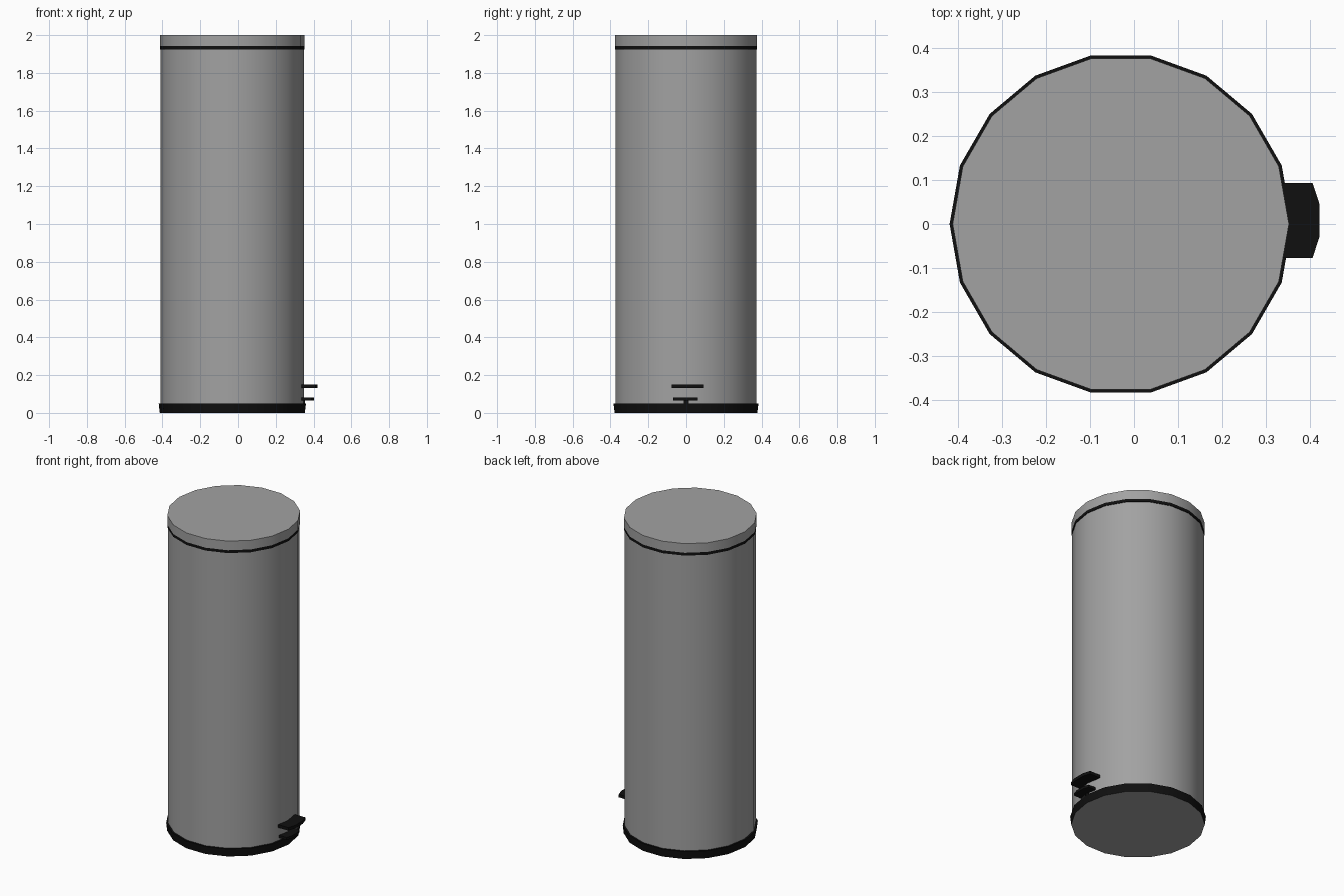
import bpy, bmesh, math

if "Cube" in bpy.data.objects:
    bpy.data.objects.remove(bpy.data.objects["Cube"])

CX, SIDES = -0.03, 18


def material(name, rgb):
    m = bpy.data.materials.new(name)
    m.diffuse_color = (*rgb, 1)
    m.use_nodes = True
    m.node_tree.nodes["Principled BSDF"].inputs["Base Color"].default_value = m.diffuse_color
    return m


steel = material("steel grey", (0.36, 0.36, 0.36))
black = material("black rubber", (0.005, 0.005, 0.005))


def finish(name, bm, mats):
    bmesh.ops.recalc_face_normals(bm, faces=bm.faces)
    me = bpy.data.meshes.new(name)
    bm.to_mesh(me)
    bm.free()
    ob = bpy.data.objects.new(name, me)
    bpy.context.collection.objects.link(ob)
    for m in mats:
        me.materials.append(m)
    bpy.ops.object.select_all(action='DESELECT')
    ob.select_set(True)
    bpy.context.view_layer.objects.active = ob
    bpy.ops.object.shade_smooth_by_angle(angle=math.radians(30))
    return ob


def drum(name, profile, mats, cap_bottom=True, cap_top=True, bottom_slot=0):
    """Stack of 18-sided rings given as (radius, height)."""
    bm = bmesh.new()
    rings = [[bm.verts.new((CX + r * math.cos(math.tau * i / SIDES),
                            r * math.sin(math.tau * i / SIDES), z))
              for i in range(SIDES)] for r, z in profile]
    for a, b in zip(rings, rings[1:]):
        for i in range(SIDES):
            j = (i + 1) % SIDES
            bm.faces.new((a[i], a[j], b[j], b[i]))
    if cap_bottom:
        bm.faces.new(rings[0][::-1]).material_index = bottom_slot
    if cap_top:
        bm.faces.new(rings[-1])
    return finish(name, bm, mats)


def plate(name, outline, z0, z1):
    """Flat plate extruded upwards from an xy outline."""
    bm = bmesh.new()
    face = bm.faces.new([bm.verts.new((x, y, z0)) for x, y in outline])
    up = bmesh.ops.extrude_face_region(bm, geom=[face], use_keep_orig=True)
    for v in up['geom']:
        if isinstance(v, bmesh.types.BMVert):
            v.co.z = z1
    return finish(name, bm, [black])


# Base rim: black flared band with a grey underside
drum("base_rim", [(0.384, 0.0), (0.39, 0.05), (0.378, 0.05)], [black, steel],
     cap_top=False, bottom_slot=1)

# Main bin wall, black seal and lid
drum("bin_body", [(0.379, 0.05), (0.379, 1.925)], [steel], False, False)
drum("lid_seal", [(0.383, 1.924), (0.383, 1.942)], [black])
drum("lid", [(0.383, 1.942), (0.383, 2.0)], [steel])

# Two pedals stacked at the right side, with a short stem
plate("upper_pedal", [(0.335, -0.077), (0.407, -0.077), (0.422, -0.03),
                      (0.422, 0.047), (0.407, 0.093), (0.335, 0.093)], 0.132, 0.151)
plate("lower_pedal", [(0.335, -0.07), (0.39, -0.07), (0.402, -0.035),
                      (0.402, 0.025), (0.39, 0.06), (0.335, 0.06)], 0.065, 0.081)
plate("pedal_stem", [(0.335, -0.012), (0.354, -0.012),
                     (0.354, 0.012), (0.335, 0.012)], 0.045, 0.066)
